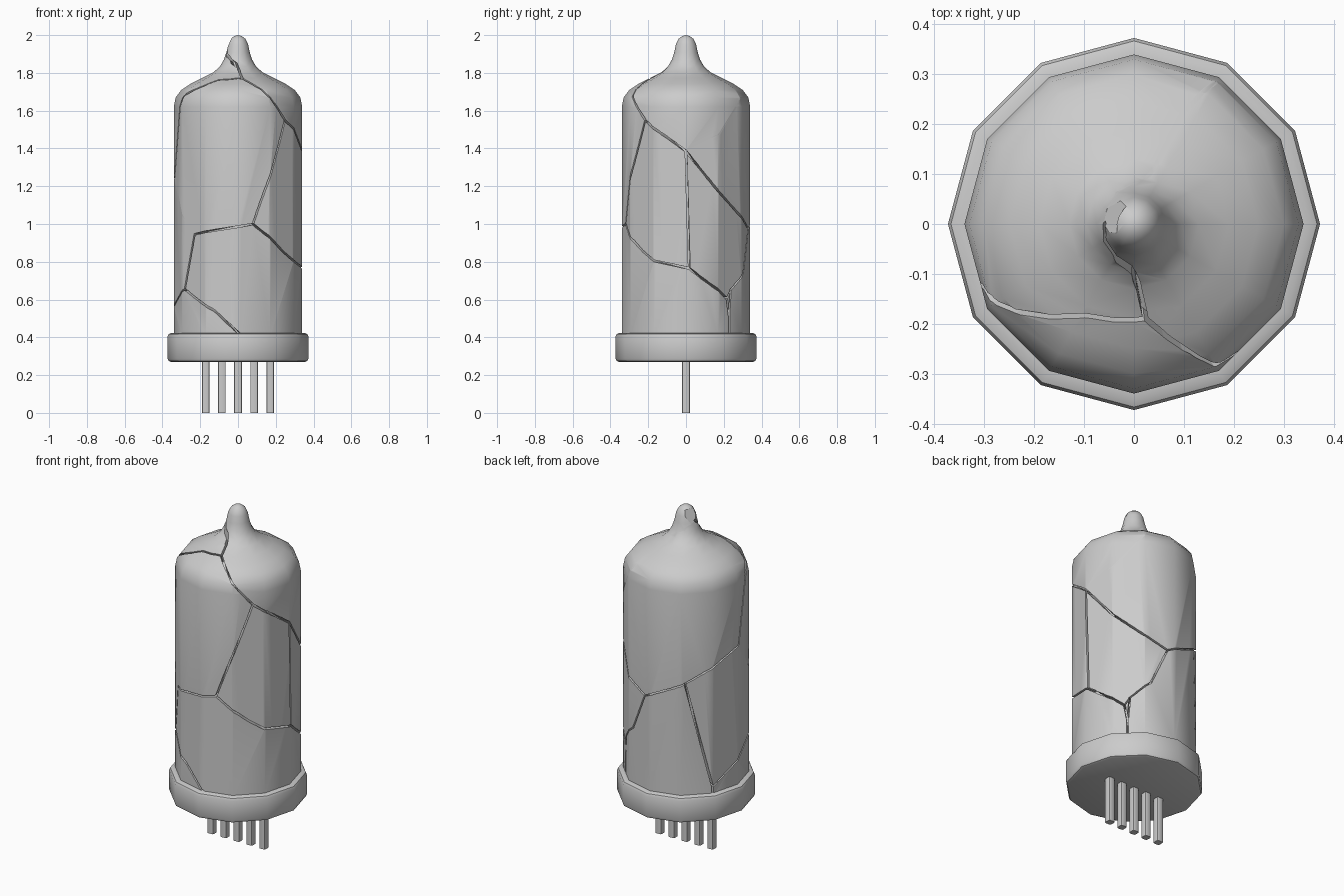
import bpy, bmesh, math
from mathutils import Vector

if "Cube" in bpy.data.objects:
    bpy.data.objects.remove(bpy.data.objects["Cube"])

SIDES = 12
GLASS = [(.34, .40), (.34, 1.62), (.33, 1.67), (.30, 1.71), (.25, 1.743), (.19, 1.773),
         (.13, 1.803), (.095, 1.835), (.075, 1.87), (.062, 1.91), (.054, 1.95),
         (.04, 1.98), (.02, 1.995), (0, 2.0)]
COLLAR = [(0, .27), (.355, .27), (.367, .275), (.373, .288), (.373, .404),
          (.367, .417), (.353, .423), (.33, .423), (0, .423)]


def make_object(name, bm):
    bmesh.ops.recalc_face_normals(bm, faces=bm.faces)
    mesh = bpy.data.meshes.new(name)
    bm.to_mesh(mesh)
    bm.free()
    ob = bpy.data.objects.new(name, mesh)
    bpy.context.collection.objects.link(ob)
    return ob


def activate(ob):
    bpy.ops.object.select_all(action='DESELECT')
    ob.select_set(True)
    bpy.context.view_layer.objects.active = ob


def smooth(ob, angle=40):
    activate(ob)
    bpy.ops.object.shade_smooth_by_angle(angle=math.radians(angle))


def lathe(name, profile):
    bm = bmesh.new()
    rings = []
    for r, z in profile:
        if r == 0:
            rings.append([bm.verts.new((0, 0, z))])
        else:
            rings.append([bm.verts.new((r * math.cos(i * math.tau / SIDES),
                                        r * math.sin(i * math.tau / SIDES), z))
                          for i in range(SIDES)])
    for a, b in zip(rings, rings[1:]):
        for i in range(SIDES):
            j = (i + 1) % SIDES
            if len(a) == 1:
                bm.faces.new((a[0], b[j], b[i]))
            elif len(b) == 1:
                bm.faces.new((a[i], a[j], b[0]))
            else:
                bm.faces.new((a[i], a[j], b[j], b[i]))
    for ring in (rings[0], rings[-1]):
        if len(ring) > 1:
            bm.faces.new(ring)
    return make_object(name, bm)


def radius(z):
    for (r0, z0), (r1, z1) in zip(GLASS, GLASS[1:]):
        if z <= z1:
            return r0 + (r1 - r0) * (z - z0) / (z1 - z0)
    return 0


def on_glass(az, z):
    """Point on the 12-sided glass at an angle and height."""
    a = math.radians(math.degrees(az) % 30 - 15)
    r = radius(z) * math.cos(math.radians(15)) / math.cos(a)
    return Vector((r * math.cos(az), r * math.sin(az), z))


def crack_blade(path, half=.005):
    """Thin blade following a crack line across the glass."""
    knots = [on_glass(math.radians(a), z) for a, z in path]
    pts = []
    for p, q in zip(knots, knots[1:]):
        n = max(1, round((q - p).length / .06))
        for i in range(n):
            m = p.lerp(q, i / n)
            pts.append(on_glass(math.atan2(m.y, m.x), m.z))
    pts.append(knots[-1])
    pts[0] = pts[0] + (pts[0] - pts[1]).normalized() * .004
    pts[-1] = pts[-1] + (pts[-1] - pts[-2]).normalized() * .004
    bm = bmesh.new()
    prev = None
    for i, p in enumerate(pts):
        tangent = (pts[min(i + 1, len(pts) - 1)] - pts[max(i - 1, 0)]).normalized()
        slope = (radius(p.z + .015) - radius(p.z - .015)) / .03
        az = math.atan2(p.y, p.x)
        n = Vector((math.cos(az), math.sin(az), -slope)).normalized()
        s = n.cross(tangent).normalized() * half
        depth = min(.06, .5 * radius(p.z))
        out, inn = p + n * .025, p - n * depth
        sec = [bm.verts.new(v) for v in (out + s, out - s, inn - s, inn + s)]
        if prev:
            for k in range(4):
                m = (k + 1) % 4
                bm.faces.new((prev[k], prev[m], sec[m], sec[k]))
        else:
            bm.faces.new(sec)
        prev = sec
    bm.faces.new(prev)
    return make_object("crack_cutter", bm)


def cut(ob, cutter):
    cutter.hide_render = True
    activate(ob)
    mod = ob.modifiers.new("cut", 'BOOLEAN')
    mod.operation, mod.solver, mod.object = 'DIFFERENCE', 'EXACT', cutter
    bpy.ops.object.modifier_apply(modifier=mod.name)
    bpy.data.objects.remove(cutter)


# Glass envelope
glass = lathe("glass_envelope", GLASS)
smooth(glass)

# Crack junctions as (angle in degrees, height)
A, B, C, D = (-76, 1.0), (-41, 1.55), (0, 1.385), (3, .765)
E, E1, E2 = (41, .605), (46, .65), (44, .51)
F, G, H = (83, .975), (225.6, .945), (213, .655)
J, K, M = (-83, 1.77), (180, 1.92), (183, 1.25)
N, Q = (124, 1.085), (150, .46)
cracks = [
    [A, B], [B, C], [C, D], [A, G], [G, H], [D, E], [E, E2], [E1, E2], [E, E1],
    [E2, (44, .41)], [F, N], [N, Q], [Q, (150, .41)],
    [A, (-45, .86), (-30, .805), D],
    [C, (30, 1.175), (59, 1.04), F],
    [F, (66, .75), E1],
    [H, (-112, .54), (-87, .41)],
    [Q, (180, .565), H],
    [N, (151, 1.17), M],
    [M, (207, 1.06), G],
    [M, (202.7, 1.64), (208.5, 1.68), (-118.4, 1.763), J],
    [B, (-60, 1.675), (-68, 1.725), J],
    [J, (-90, 1.83), (-120, 1.87), (-158, 1.90), K],
    [K, (117, 1.88), (73, 1.828), (66, 1.745), (60, 1.67), (33, 1.48), C],
]
for path in cracks:
    cut(glass, crack_blade(path))

# Small chip out of the tip
bm = bmesh.new()
bmesh.ops.create_cube(bm, size=.08)
chip = make_object("chip_cutter", bm)
normal = Vector((-.85, .3, .42)).normalized()
chip.rotation_euler = normal.to_track_quat('Z', 'Y').to_euler()
chip.location = Vector((-.041, .015, 1.945)) + normal * .04
bpy.context.view_layer.update()
cut(glass, chip)

# Base collar
smooth(lathe("base_collar", COLLAR))

# Row of pins
for i in range(5):
    bm = bmesh.new()
    bmesh.ops.create_cube(bm, size=1)
    bmesh.ops.scale(bm, vec=(.04, .04, .28), verts=bm.verts)
    bmesh.ops.translate(bm, vec=((i - 2) * .085, 0, .14), verts=bm.verts)
    upright = [e for e in bm.edges if abs(e.verts[0].co.z - e.verts[1].co.z) > .1]
    bmesh.ops.bevel(bm, geom=upright, offset=.008, segments=2, profile=.5, affect='EDGES')
    smooth(make_object(f"pin_{i + 1}", bm))
